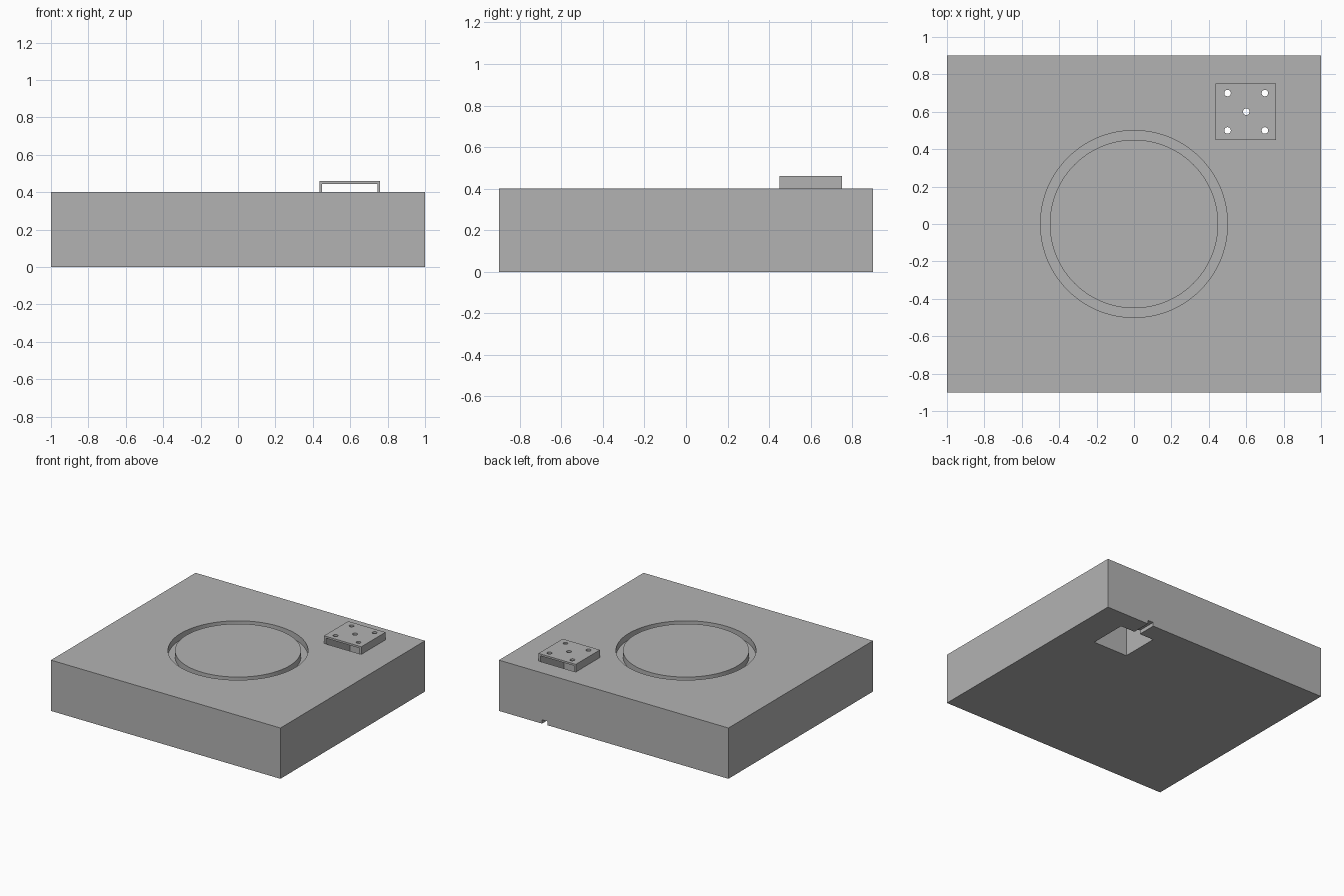
import bpy
import math

default_cube = bpy.data.objects.get("Cube")
if default_cube:
    bpy.data.objects.remove(default_cube, do_unlink=True)

# Single flat grey
grey = bpy.data.materials.new("plain_grey")
grey.use_nodes = True
colour = (0.45, 0.45, 0.45, 1)
grey.diffuse_color = colour
grey.node_tree.nodes["Principled BSDF"].inputs["Base Color"].default_value = colour


def box(name, low, high):
    centre = [(a + b) / 2 for a, b in zip(low, high)]
    bpy.ops.mesh.primitive_cube_add(size=1, location=centre)
    ob = bpy.context.object
    ob.name = name
    ob.scale = [b - a for a, b in zip(low, high)]
    bpy.ops.object.transform_apply(location=True, rotation=False, scale=True)
    ob.data.materials.append(grey)
    return ob


def cylinder(name, radius, x, y, bottom, top, sides):
    bpy.ops.mesh.primitive_cylinder_add(vertices=sides, radius=radius, depth=top - bottom,
                                        location=(x, y, (bottom + top) / 2))
    ob = bpy.context.object
    ob.name = name
    ob.data.materials.append(grey)
    return ob


def cut(target, cutter):
    cutter.hide_render = True
    mod = target.modifiers.new("cut", 'BOOLEAN')
    mod.operation = 'DIFFERENCE'
    mod.solver = 'EXACT'
    mod.object = cutter
    bpy.ops.object.select_all(action='DESELECT')
    target.select_set(True)
    bpy.context.view_layer.objects.active = target
    bpy.ops.object.modifier_apply(modifier=mod.name)
    bpy.data.objects.remove(cutter, do_unlink=True)


TOP = 0.4

# Base block with a circular groove in its top
base = box("base_block", (-1, -0.9, 0), (1, 0.9, TOP))
groove = cylinder("groove_cutter", 0.5, 0, 0, TOP - 0.05, TOP + 0.1, 128)
cut(groove, cylinder("groove_core", 0.45, 0, 0, 0, 1, 128))
cut(base, groove)

# Square shaft through the block and cable channel to the back
cut(base, box("shaft_cutter", (0.45, 0.45, -0.1), (0.75, 0.75, 0.6)))
cut(base, box("channel_cutter", (0.575, 0.7, -0.1), (0.625, 1, 0.03)))

# Bridge cover over the shaft, open at front and back, with five holes
cover = box("shaft_cover", (0.435, 0.45, TOP), (0.76, 0.75, 0.46))
cut(cover, box("cover_opening", (0.45, 0.3, 0.3), (0.745, 0.9, 0.445)))
for x, y in ((0.5, 0.5), (0.7, 0.5), (0.6, 0.6), (0.5, 0.7), (0.7, 0.7)):
    cut(cover, cylinder("hole_cutter", 0.0175, x, y, 0.42, 0.5, 32))

# Smooth round walls, sharp corners
for ob in (base, cover):
    bpy.ops.object.select_all(action='DESELECT')
    ob.select_set(True)
    bpy.context.view_layer.objects.active = ob
    bpy.ops.object.shade_smooth_by_angle(angle=math.radians(30))
